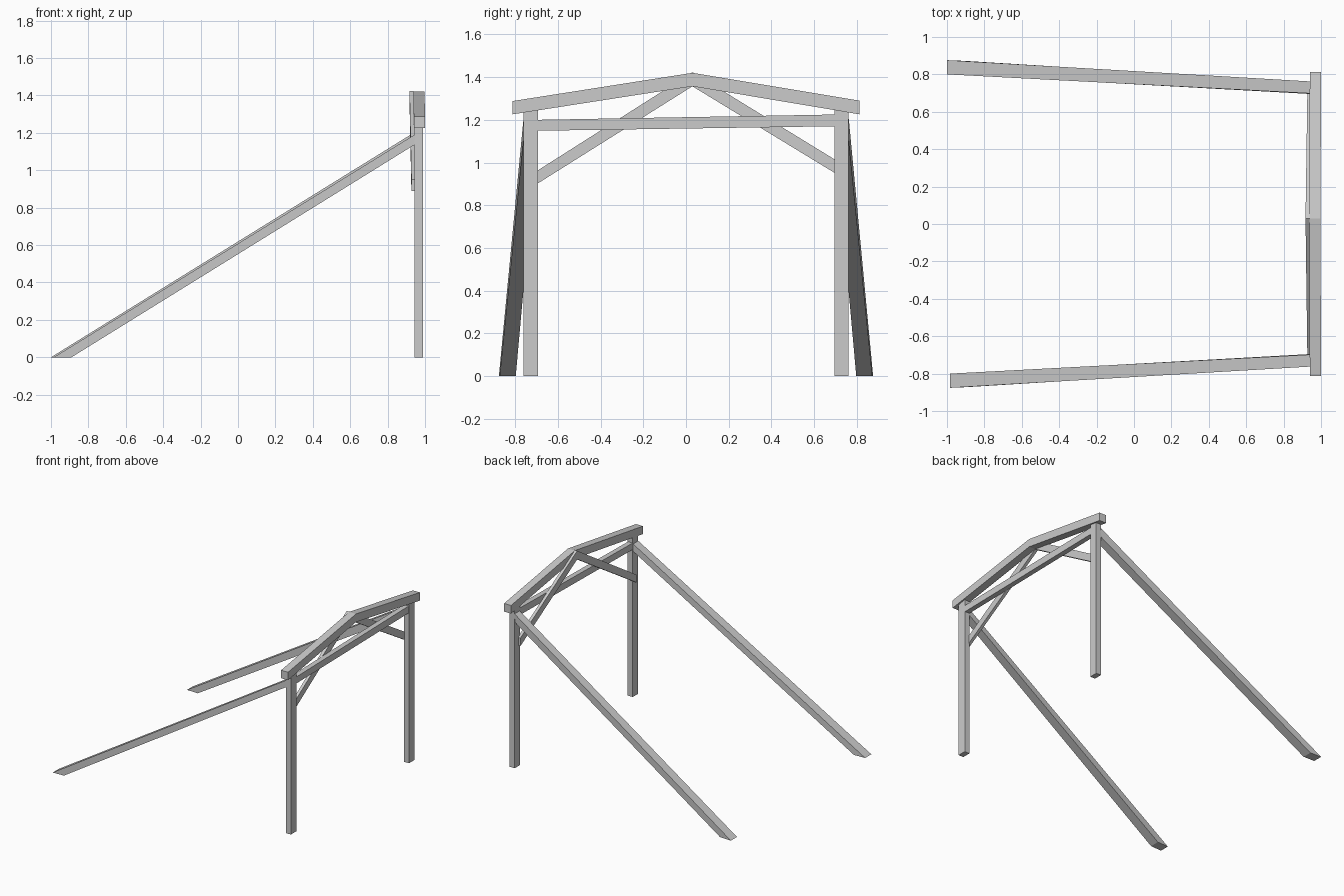
import bpy

if "Cube" in bpy.data.objects:
    bpy.data.objects.remove(bpy.data.objects["Cube"])

QUADS = [(0, 1, 2, 3), (7, 6, 5, 4), (0, 4, 5, 1),
         (1, 5, 6, 2), (2, 6, 7, 3), (3, 7, 4, 0)]


def finish(name, verts, faces):
    me = bpy.data.meshes.new(name)
    me.from_pydata(verts, [], faces)
    ob = bpy.data.objects.new(name, me)
    bpy.context.collection.objects.link(ob)
    bpy.context.view_layer.objects.active = ob
    bpy.ops.object.mode_set(mode='EDIT')
    bpy.ops.mesh.select_all(action='SELECT')
    bpy.ops.mesh.normals_make_consistent(inside=False)
    bpy.ops.object.mode_set(mode='OBJECT')
    return ob


def span(name, *stations):
    """Timber running along y; station = (y, x0, x1, z0, z1)."""
    verts, faces = [], []
    for y, x0, x1, z0, z1 in stations:
        verts += [(x0, y, z0), (x1, y, z0), (x1, y, z1), (x0, y, z1)]
    for i in range(len(stations) - 1):
        for k in range(4):
            a, b = i * 4 + k, i * 4 + (k + 1) % 4
            faces.append((a, b, b + 4, a + 4))
    n = len(verts)
    faces += [(0, 1, 2, 3), (n - 1, n - 2, n - 3, n - 4)]
    return finish(name, verts, faces)


def post(name, y0, y1):
    verts = [(x, y, z) for z in (0, 1.26)
             for x, y in ((.945, y0), (.988, y0), (.988, y1), (.945, y1))]
    return finish(name, verts, QUADS)


def sloped_beam(name, s, foot_x, top_z):
    # foot is cut flat on the ground, top is cut upright against the post
    foot = [(foot_x, s * .80, 0), (foot_x, s * .876, 0),
            (foot_x + .095, s * .872, 0), (foot_x + .095, s * .797, 0)]
    head = [(.947, s * .698, top_z), (.947, s * .762, top_z),
            (.947, s * .758, 1.138), (.947, s * .695, 1.138)]
    return finish(name, foot + head, QUADS)


# Upright posts
post("front_post", -.76, -.693)
post("back_post", .695, .76)

# Long sloping beams down to the ground
sloped_beam("front_sloped_beam", -1, -.985, 1.192)
sloped_beam("back_sloped_beam", 1, -1.0, 1.205)

# Bent ridge beam on top of the posts
span("ridge_beam", (-.812, .94, 1.0, 1.226, 1.288),
     (.03, .937, .997, 1.357, 1.42), (.812, .94, 1.0, 1.226, 1.290))

# Horizontal tie between the posts
span("tie_beam", (-.70, .945, .985, 1.149, 1.20),
     (.70, .945, .985, 1.170, 1.225))

# Diagonal braces meeting under the ridge
span("front_brace", (-.715, .927, .950, .889, .950),
     (.03, .917, .942, 1.357, 1.423))
span("back_brace", (.715, .927, .950, .940, 1.003),
     (.03, .917, .942, 1.357, 1.423))
